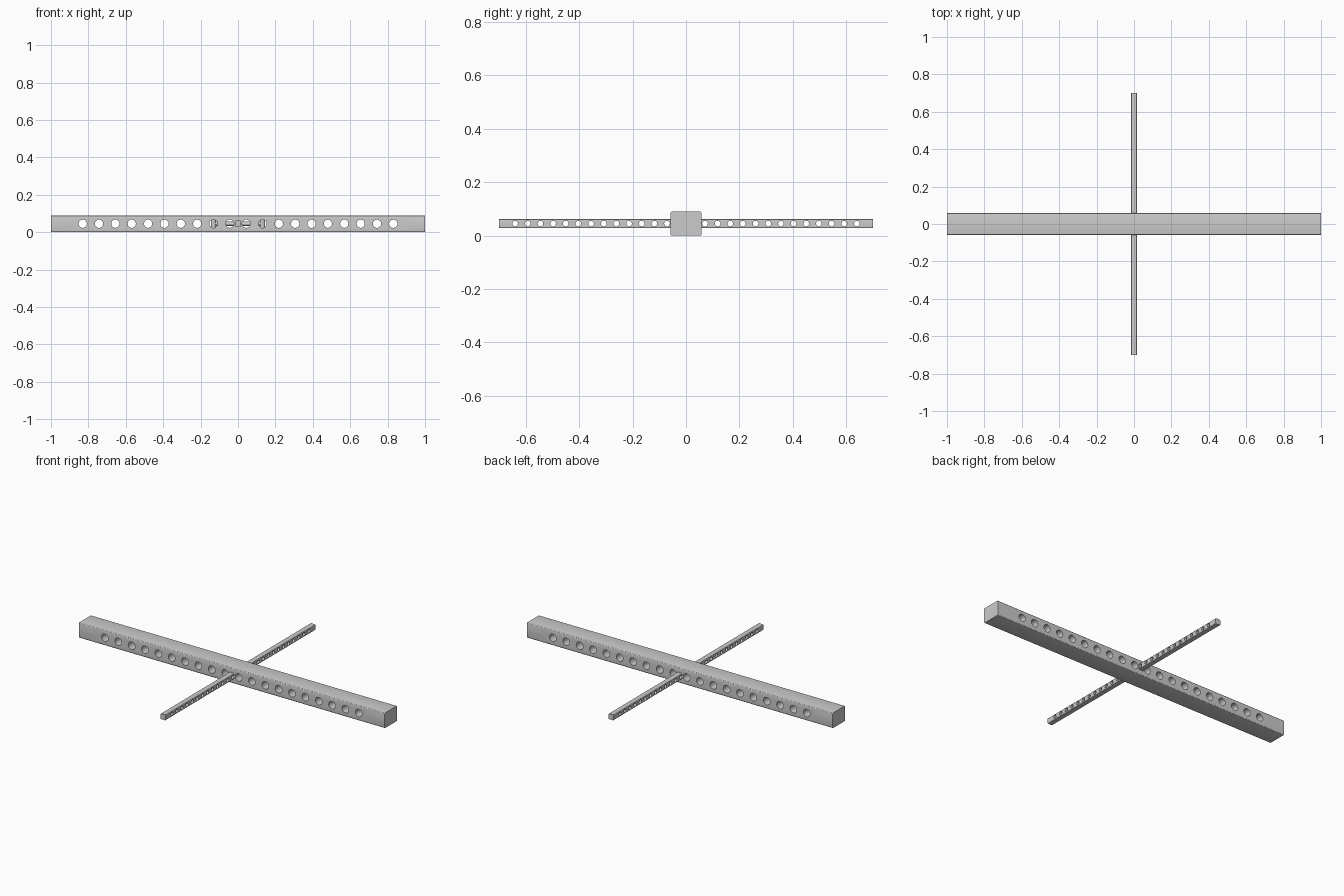
import bpy, bmesh
from math import pi
from mathutils import Matrix, Vector

if "Cube" in bpy.data.objects:
    bpy.data.objects.remove(bpy.data.objects["Cube"])

Z = 0.045  # common centre height


def finish(bm, name):
    me = bpy.data.meshes.new(name)
    bm.to_mesh(me)
    bm.free()
    ob = bpy.data.objects.new(name, me)
    bpy.context.collection.objects.link(ob)
    return ob


def box(name, size, bevel):
    bm = bmesh.new()
    bmesh.ops.create_cube(bm, size=1, matrix=Matrix.Translation((0, 0, Z)) @ Matrix.Diagonal((*size, 1)))
    # round only the long edges
    axis = max(range(3), key=lambda i: size[i])
    edges = [e for e in bm.edges if abs((e.verts[0].co - e.verts[1].co)[axis]) > 0.5]
    bmesh.ops.bevel(bm, geom=edges, offset=bevel, segments=3, profile=0.5, affect='EDGES')
    return finish(bm, name)


def cylinders(name, centres, radius, depth, axis, sides=32):
    rot = {'X': Matrix.Rotation(pi / 2, 4, 'Y'), 'Y': Matrix.Rotation(pi / 2, 4, 'X'), 'Z': Matrix()}[axis]
    bm = bmesh.new()
    for c in centres:
        bmesh.ops.create_cone(bm, cap_ends=True, segments=sides, radius1=radius, radius2=radius,
                              depth=depth, matrix=Matrix.Translation(Vector(c)) @ rot)
    return finish(bm, name)


def smooth(ob):
    bpy.ops.object.select_all(action='DESELECT')
    ob.select_set(True)
    bpy.context.view_layer.objects.active = ob
    bpy.ops.object.shade_smooth_by_angle(angle=0.5)


def drill(ob, cutter):
    mod = ob.modifiers.new("holes", 'BOOLEAN')
    mod.operation, mod.solver, mod.object = 'DIFFERENCE', 'EXACT', cutter
    bpy.context.view_layer.objects.active = ob
    bpy.ops.object.modifier_apply(modifier=mod.name)
    bpy.data.objects.remove(cutter)
    smooth(ob)


# main beam with a row of 20 holes
main_beam = box("main_beam", (2.0, 0.116, 0.09), 0.006)
drill(main_beam, cylinders("main_cutter", [((i - 9.5) * 0.0874, 0, Z) for i in range(20)], 0.022, 0.3, 'Y'))

# cross beam with a row of 28 smaller holes
cross_beam = box("cross_beam", (0.032, 1.4, 0.033), 0.004)
drill(cross_beam, cylinders("cross_cutter", [(0, (i - 13.5) * 0.0474, Z) for i in range(28)], 0.0105, 0.2, 'X'))

# pivot axle and lock pins inside the beam
smooth(cylinders("pivot_axle", [(0, 0, Z)], 0.011, 0.27, 'X'))
smooth(cylinders("lock_pins", [(s * 0.131, 0, Z) for s in (-1, 1)], 0.014, 0.08, 'Z'))
